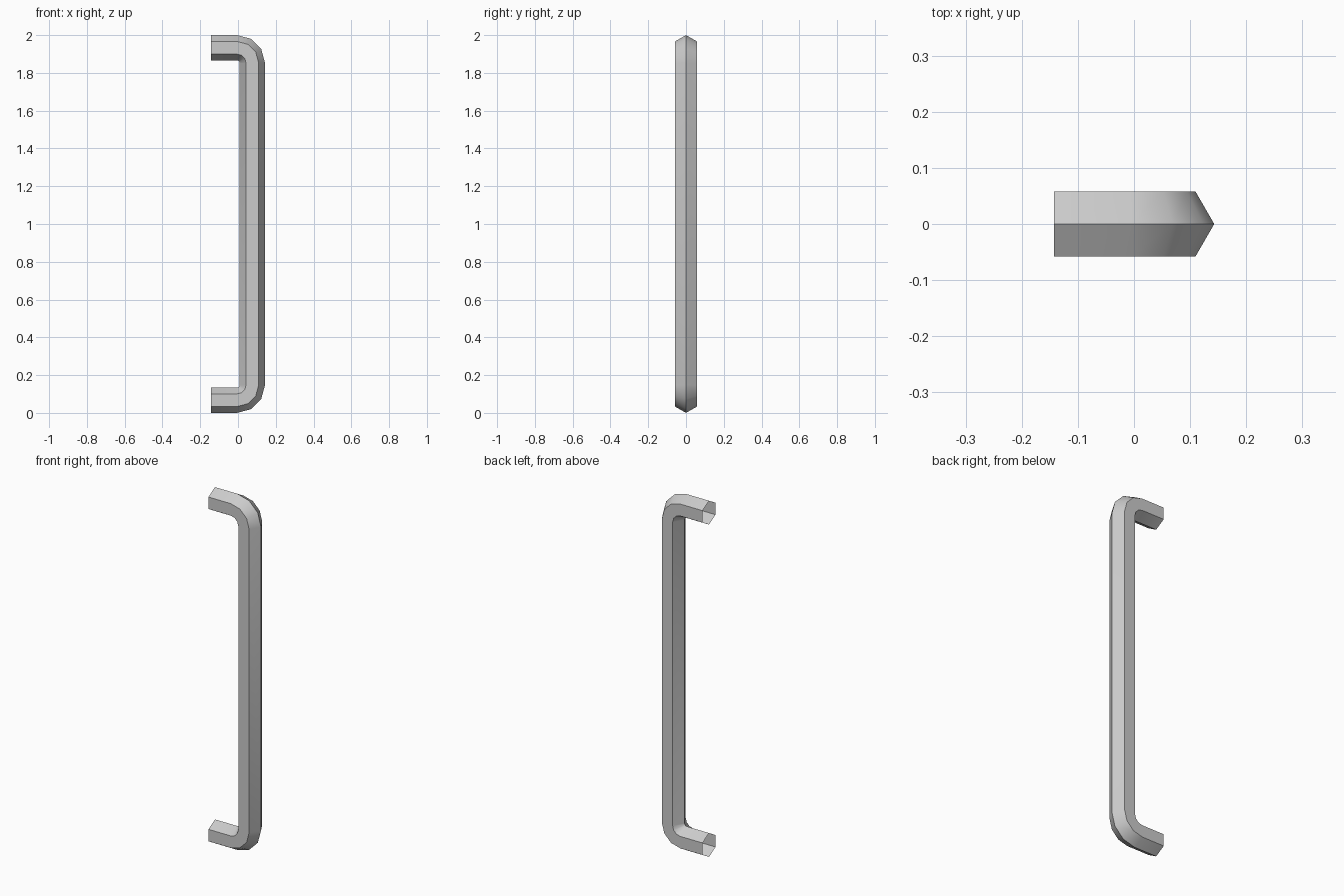
import bpy, bmesh, math

if "Cube" in bpy.data.objects:
    bpy.data.objects.remove(bpy.data.objects["Cube"])

R = 0.067                  # hexagon radius
END_X, BEND_X = -0.143, -0.005
BEND_R = 0.081             # centreline bend radius
TOP, BOTTOM = 2 - R, R

# Centreline stations: x, z, direction of the outward normal in the xz plane
stations = [(END_X, TOP, math.pi / 2)]
for cz, start in ((TOP - BEND_R, 90), (BOTTOM + BEND_R, 0)):
    for i in range(4):
        a = math.radians(start - 30 * i)
        stations.append((BEND_X + BEND_R * math.cos(a), cz + BEND_R * math.sin(a), a))
stations.append((END_X, BOTTOM, -math.pi / 2))

# Sweep the hexagon along the bar, leaving the mounting ends open
bm = bmesh.new()
rings = []
for x, z, a in stations:
    ring = []
    for k in range(6):
        t = k * math.pi / 3
        d = R * math.cos(t)
        ring.append(bm.verts.new((x + d * math.cos(a), R * math.sin(t), z + d * math.sin(a))))
    rings.append(ring)
for r0, r1 in zip(rings, rings[1:]):
    for k in range(6):
        n = (k + 1) % 6
        bm.faces.new((r0[k], r0[n], r1[n], r1[k]))
bmesh.ops.recalc_face_normals(bm, faces=bm.faces)

mesh = bpy.data.meshes.new("handle_bar")
bm.to_mesh(mesh)
bm.free()
bar = bpy.data.objects.new("handle_bar", mesh)
bpy.context.collection.objects.link(bar)

# Smooth around the bends, crisp along the hexagon ridges
bpy.context.view_layer.objects.active = bar
bar.select_set(True)
bpy.ops.object.shade_smooth_by_angle(angle=math.radians(40))
